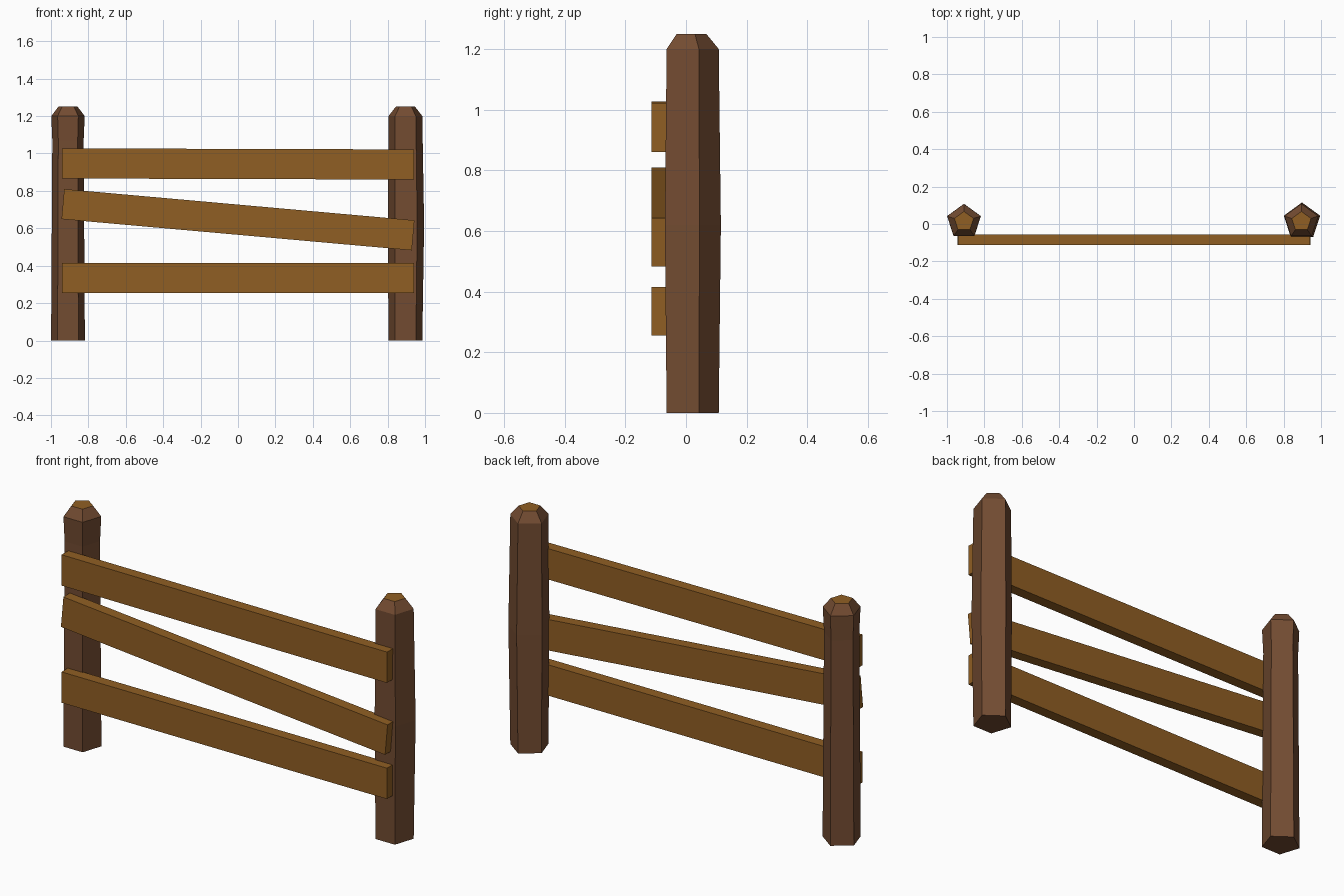
import bpy, bmesh, math
from mathutils import Vector

cube = bpy.data.objects.get("Cube")
if cube:
    bpy.data.objects.remove(cube, do_unlink=True)


def material(name, rgb):
    mat = bpy.data.materials.new(name)
    mat.use_nodes = True
    mat.diffuse_color = (*rgb, 1)
    mat.node_tree.nodes["Principled BSDF"].inputs["Base Color"].default_value = (*rgb, 1)
    return mat


bark = material("dark brown bark", (0.17, 0.071, 0.031))
wood = material("cut golden wood", (0.28, 0.113, 0.017))


def add_object(name, bm, mats):
    mesh = bpy.data.meshes.new(name)
    bmesh.ops.recalc_face_normals(bm, faces=bm.faces)
    bm.to_mesh(mesh)
    bm.free()
    for mat in mats:
        mesh.materials.append(mat)
    obj = bpy.data.objects.new(name, mesh)
    bpy.context.collection.objects.link(obj)
    return obj


def post(name, rings):
    """Five-sided log lofted through rings of (x, z, radius)."""
    bm = bmesh.new()
    loops = []
    for x, z, r in rings:
        angles = [math.pi / 2 + math.tau * i / 5 for i in range(5)]
        loops.append([bm.verts.new((x + r * math.cos(a), 0.013 + r * math.sin(a), z))
                      for a in angles])
    for low, high in zip(loops, loops[1:]):
        for i in range(5):
            j = (i + 1) % 5
            bm.faces.new((low[i], low[j], high[j], high[i]))
    bm.faces.new(loops[0])
    # Sawn top shows the lighter wood
    bm.faces.new(loops[-1]).material_index = 1
    return add_object(name, bm, [bark, wood])


def plank(name, z, tilt):
    bm = bmesh.new()
    bmesh.ops.create_cube(bm, size=1)
    bmesh.ops.scale(bm, vec=Vector((1.88, 0.057, 0.161)), verts=bm.verts)
    obj = add_object(name, bm, [wood])
    obj.location = (0, -0.085, z)
    obj.rotation_euler.y = tilt
    return obj


# Posts: one pinched near the top, one bulging in the middle
post("right_post", [(-0.909, 0, 0.095), (-0.909, 1.07, 0.088),
                    (-0.909, 1.2, 0.094), (-0.909, 1.25, 0.054)])
post("left_post", [(0.895, 0, 0.095), (0.898, 0.62, 0.102),
                   (0.895, 1.2, 0.095), (0.895, 1.25, 0.054)])

# Rails nailed across the front
plank("top_rail", 0.944, 0.003)
plank("slanted_middle_rail", 0.646, 0.089)
plank("bottom_rail", 0.335, 0)
